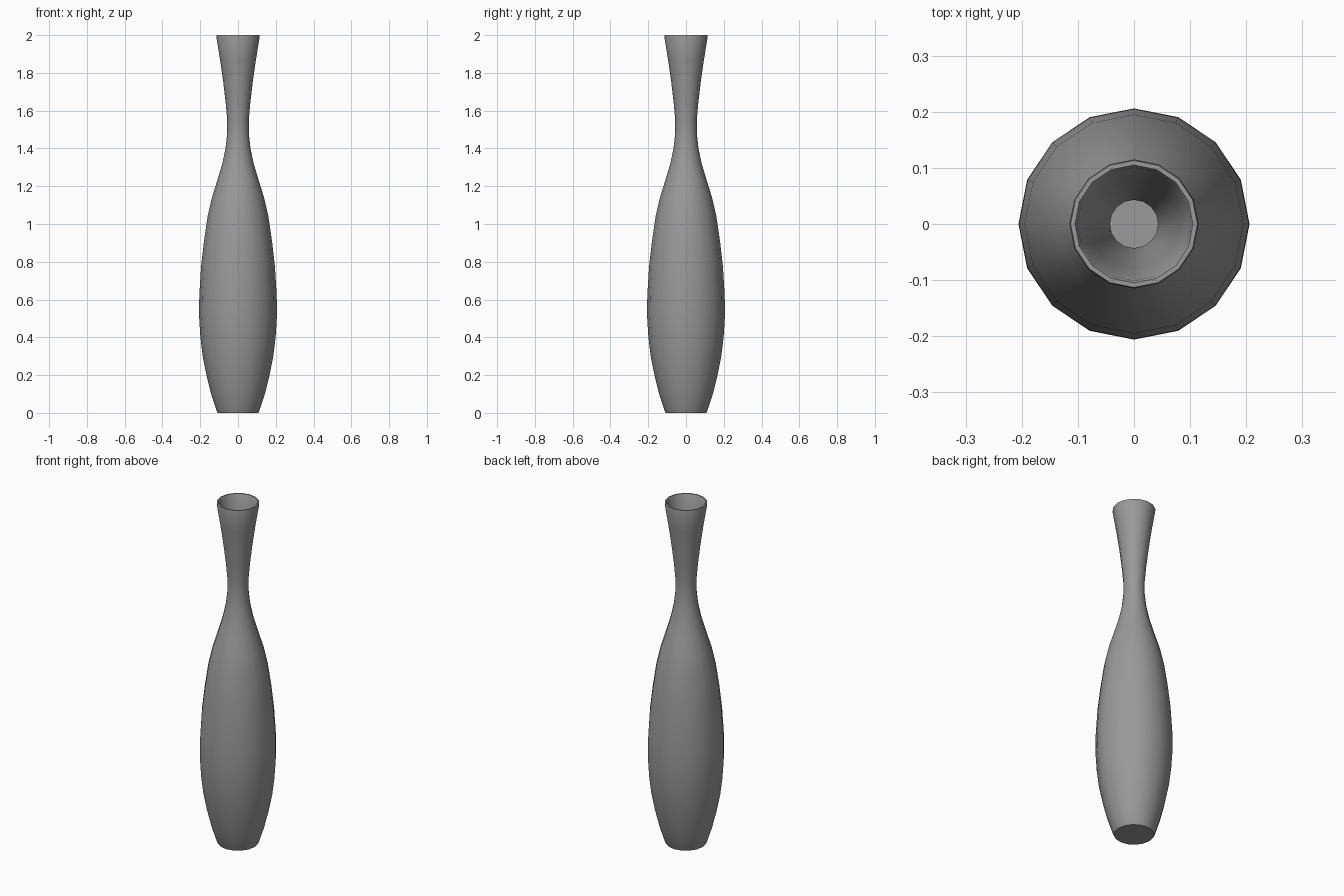
import bpy
import bmesh
import math

cube = bpy.data.objects.get("Cube")
if cube:
    bpy.data.objects.remove(cube, do_unlink=True)

SIDES = 16

# Single grey glaze
glaze = bpy.data.materials.new("grey_glaze")
glaze.use_nodes = True
colour = (0.32, 0.32, 0.32, 1)
glaze.diffuse_color = colour
glaze.node_tree.nodes["Principled BSDF"].inputs["Base Color"].default_value = colour


def lathe(name, profile):
    """Turn a (radius, height) profile round z, closing both ends with a disc."""
    bm = bmesh.new()
    rings = []
    for r, z in profile:
        ring = []
        for i in range(SIDES):
            a = math.tau * i / SIDES
            ring.append(bm.verts.new((r * math.cos(a), r * math.sin(a), z)))
        rings.append(ring)
    for low, high in zip(rings, rings[1:]):
        for i in range(SIDES):
            j = (i + 1) % SIDES
            bm.faces.new((low[i], low[j], high[j], high[i]))
    bm.faces.new(rings[0][::-1])
    bm.faces.new(rings[-1])
    mesh = bpy.data.meshes.new(name)
    bm.to_mesh(mesh)
    bm.free()
    mesh.materials.append(glaze)
    obj = bpy.data.objects.new(name, mesh)
    bpy.context.collection.objects.link(obj)
    return obj


# Outer wall, from the foot up to the flared lip
outer = [(0.108, 0), (0.113, 0.01), (0.142, 0.1), (0.167, 0.2), (0.187, 0.3),
         (0.199, 0.4), (0.206, 0.51), (0.205, 0.62), (0.195, 0.78),
         (0.18, 0.91), (0.161, 1.04), (0.138, 1.14), (0.11, 1.23),
         (0.083, 1.32), (0.066, 1.4), (0.057, 1.48), (0.057, 1.55),
         (0.065, 1.64), (0.078, 1.75), (0.095, 1.87), (0.115, 1.992)]

# Rolled lip, then the hollow inside down to the floor
lip = [(0.113, 2.0), (0.105, 2.0), (0.101, 1.992)]
wall = 0.014
hollow = [(r - wall, z) for r, z in reversed(outer[2:-1])]
floor = [(0.103, 0.02)]

vase = lathe("vase", outer + lip + hollow + floor)

# Smooth walls with crisp foot and lip edges
bpy.ops.object.select_all(action='DESELECT')
vase.select_set(True)
bpy.context.view_layer.objects.active = vase
bpy.ops.object.shade_smooth_by_angle(angle=math.radians(30))
